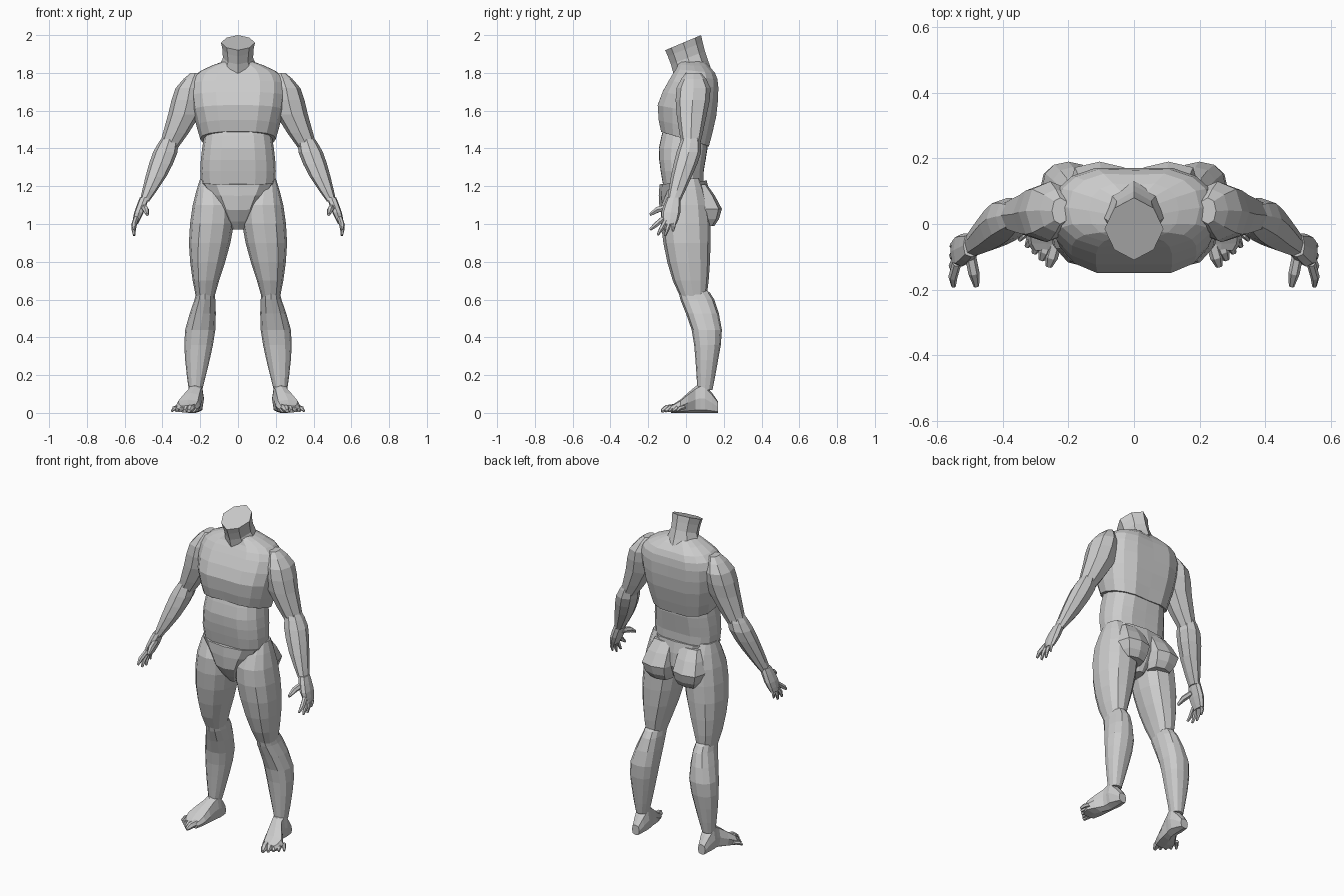
import bpy, bmesh, math
from mathutils import Vector

cube = bpy.data.objects.get("Cube")
if cube:
    bpy.data.objects.remove(cube, do_unlink=True)

clay = bpy.data.materials.new("clay_grey")
clay.use_nodes = True
clay.diffuse_color = (0.6, 0.6, 0.6, 1)
clay.node_tree.nodes["Principled BSDF"].inputs["Base Color"].default_value = clay.diffuse_color


def skin(name, rings):
    """Bridge a list of vertex rings into one closed flat-shaded object."""
    bm = bmesh.new()
    loops = [[bm.verts.new(point) for point in ring] for ring in rings]
    for low, high in zip(loops, loops[1:]):
        for i in range(len(low)):
            bm.faces.new((low[i - 1], low[i], high[i], high[i - 1]))
    bm.faces.new(loops[0])
    bm.faces.new(loops[-1])
    bmesh.ops.recalc_face_normals(bm, faces=bm.faces)
    mesh = bpy.data.meshes.new(name)
    bm.to_mesh(mesh)
    bm.free()
    mesh.materials.append(clay)
    part = bpy.data.objects.new(name, mesh)
    bpy.context.collection.objects.link(part)


def both_sides(name, rings):
    for side, sign in (("left", 1), ("right", -1)):
        skin(side + "_" + name, [[(sign * x, y, z) for x, y, z in ring] for ring in rings])


def outline(sides, power):
    """Unit superellipse points, starting on the +x side."""
    points = []
    for i in range(sides):
        angle = math.tau * i / sides
        c, s = math.cos(angle), math.sin(angle)
        points.append((math.copysign(abs(c) ** (2 / power), c),
                       math.copysign(abs(s) ** (2 / power), s)))
    return points


def flow(keys):
    """Add one smoothly curved section halfway between neighbouring keys."""
    result = [keys[0]]
    for i in range(1, len(keys)):
        before, after = keys[max(i - 2, 0)], keys[min(i + 1, len(keys) - 1)]
        middle = [(9 * (a + b) - p - q) / 16
                  for p, a, b, q in zip(before, keys[i - 1], keys[i], after)]
        result += [middle, keys[i]]
    return result


def trunk(name, keys, sides=16, power=2.5, groove=0, hem=0, rim=0):
    """Centred loft; key = height, half width, front, back.
    hem and rim raise the front edge of the first and last ring."""
    sections = flow(keys)
    rings = []
    for i, (z, half, front, back) in enumerate(sections):
        t = i / (len(sections) - 1)
        lift = hem + (rim - hem) * t
        ring = []
        for u, v in outline(sides, power):
            dent = groove if abs(u) < 0.01 else 0
            y = (front + back) / 2 + v * ((back - front) / 2 - dent)
            ring.append((u * half, y, z - lift * v))
        rings.append(ring)
    skin(name, rings)


def limb(name, keys, sides=8, power=2.3, lying=False):
    """Paired loft; key = height, inner, outer, front, back.
    When lying it runs along y: key = depth, inner, outer, bottom, top."""
    rings = []
    for along, inner, outer, low, high in flow(keys):
        ring = []
        for u, v in outline(sides, power):
            x = (inner + outer + u * (outer - inner)) / 2
            across = (low + high + v * (high - low)) / 2
            ring.append((x, along, across) if lying else (x, across, along))
        rings.append(ring)
    both_sides(name, rings)


def digit(name, base, tip, bend, radius):
    """Paired tapered tube with one bent knuckle."""
    base, tip = Vector(base), Vector(tip)
    knuckle = base.lerp(tip, 0.6) + Vector(bend)
    turn = (tip - base).to_track_quat("Z", "Y")
    rings = []
    for centre, size in ((base, radius), (knuckle, radius), (tip, radius / 2)):
        rings.append([centre + turn @ Vector((u * size, v * size, 0))
                      for u, v in outline(6, 2)])
    both_sides(name, rings)


def fan(names, bases, tips, bend, radii, droop=0):
    """Spread digits evenly between the first and the last one."""
    for i, name in enumerate(names):
        t = i / (len(names) - 1)
        base = Vector(bases[0]).lerp(Vector(bases[1]), t)
        tip = Vector(tips[0]).lerp(Vector(tips[1]), t)
        tip.z -= droop * math.sin(math.pi * t)
        digit(name, base, tip, bend, radii[0] + (radii[1] - radii[0]) * t)


# Trunk
trunk("neck", [
    (1.8, .12, -.06, .13),
    (1.88, .08, -.08, .1),
    (1.96, .09, -.11, .08)], sides=8, power=1.7, hem=-.03, rim=-.04)
trunk("chest", [
    (1.45, .2, -.14, .13),
    (1.6, .24, -.16, .17),
    (1.74, .25, -.1, .18),
    (1.81, .2, -.06, .16),
    (1.86, .08, -.04, .1)], groove=.01, hem=.04)
trunk("abdomen", [
    (1.52, .17, -.12, .12),
    (1.4, .19, -.15, .12),
    (1.28, .2, -.14, .1),
    (1.17, .19, -.12, .1)], groove=.006)
trunk("pelvis", [
    (1.22, .2, -.14, .11),
    (1.08, .11, -.14, .13),
    (.97, .03, -.07, .07)], sides=12, hem=-.01)
limb("buttock", [
    (1.21, .02, .16, .02, .11),
    (1.08, .01, .2, .02, .19),
    (.99, .03, .16, .03, .15)], power=3)

# Legs
limb("thigh", [
    (1.24, .1, .2, -.06, .07),
    (1.1, .02, .24, -.13, .12),
    (.9, .04, .26, -.12, .13),
    (.7, .1, .24, -.07, .12),
    (.56, .14, .21, 0, .1)], sides=12)
limb("calf", [
    (.65, .13, .22, -.04, .11),
    (.6, .12, .23, -.03, .15),
    (.44, .12, .28, .03, .19),
    (.28, .15, .28, .05, .17),
    (.12, .19, .26, .06, .14)], sides=12)

# Feet and toes
limb("foot", [
    (.17, .2, .25, 0, .06),
    (.1, .18, .27, 0, .15),
    (.05, .19, .27, 0, .14),
    (-.03, .2, .33, 0, .07),
    (-.08, .22, .31, 0, .04)], power=3, lying=True)
fan(("big_toe", "second_toe", "third_toe", "fourth_toe", "little_toe"),
    ((.24, -.06, .03), (.32, -.01, .03)), ((.26, -.13, .01), (.35, -.05, .01)),
    bend=(0, 0, .006), radii=(.02, .012))

# Arms
limb("upper_arm", [
    (1.8, .2, .25, 0, .08),
    (1.72, .18, .33, -.05, .13),
    (1.58, .2, .37, -.05, .11),
    (1.4, .32, .42, -.02, .07)])
limb("forearm", [
    (1.46, .32, .4, -.02, .07),
    (1.38, .32, .45, -.05, .08),
    (1.25, .38, .49, -.08, .03),
    (1.12, .47, .52, -.1, -.03)])

# Hands and fingers
limb("palm", [
    (1.14, .47, .52, -.1, -.03),
    (1.06, .5, .55, -.13, -.03),
    (1, .53, .56, -.12, -.05)], power=3)
digit("thumb", (.5, -.09, 1.09), (.48, -.19, 1.05), (0, 0, .01), .017)
fan(("index_finger", "middle_finger", "ring_finger", "little_finger"),
    ((.54, -.12, 1.03), (.54, -.06, 1.03)), ((.55, -.19, .97), (.55, -.07, .96)),
    bend=(.006, 0, 0), radii=(.014, .011), droop=.03)
